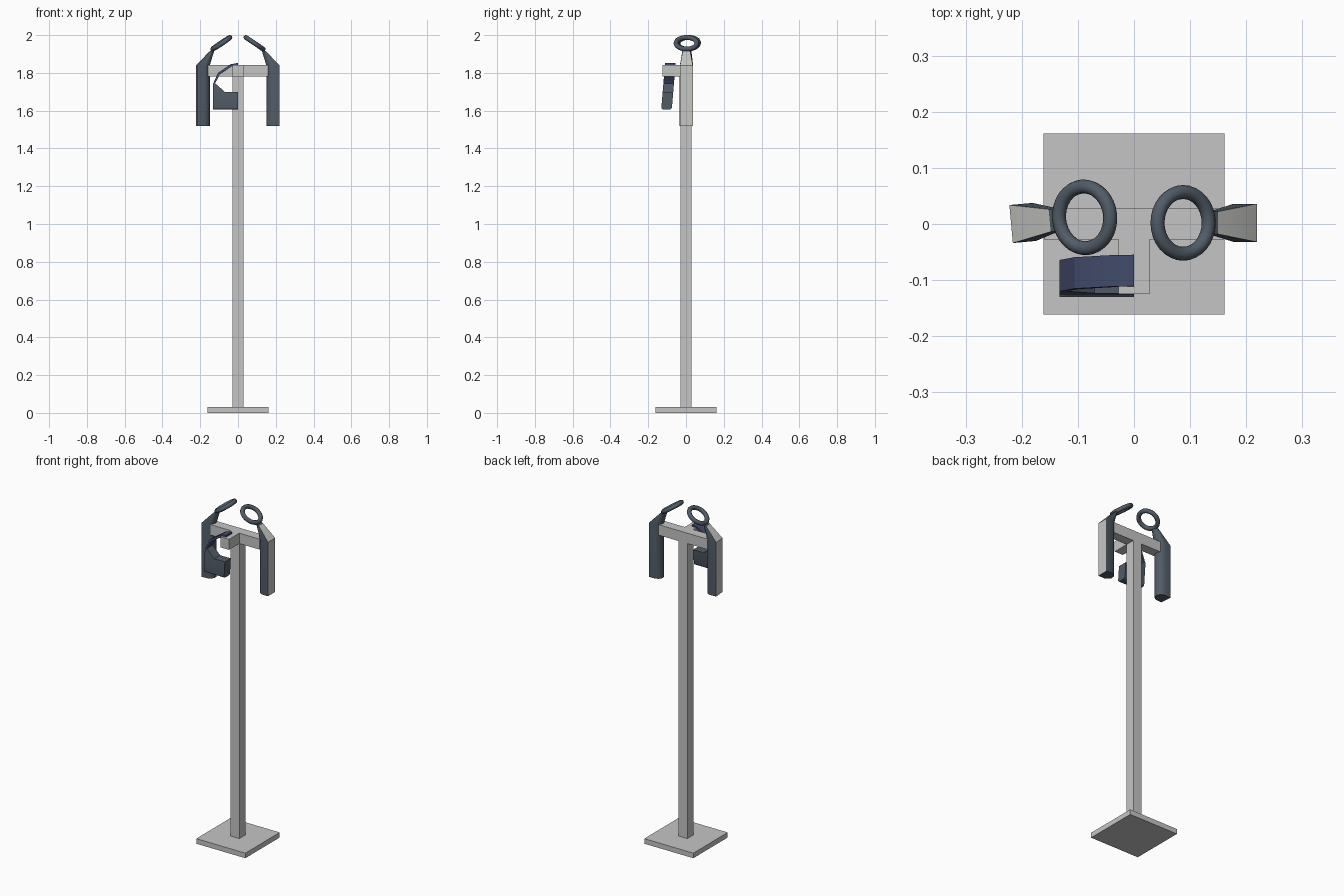
import bpy, bmesh, math
from mathutils import Matrix, Vector

if "Cube" in bpy.data.objects:
    bpy.data.objects.remove(bpy.data.objects["Cube"])


def material(name, rgb):
    m = bpy.data.materials.new(name)
    m.diffuse_color = (*rgb, 1)
    m.use_nodes = True
    m.node_tree.nodes["Principled BSDF"].inputs["Base Color"].default_value = m.diffuse_color
    return m


STAND = material("stand grey", (0.55, 0.56, 0.55))
PALE = material("pale panel", (0.57, 0.57, 0.55))
SLATE = material("slate", (0.082, 0.107, 0.135))
NAVY = material("navy", (0.055, 0.07, 0.145))


def finish(name, bm, *mats):
    bmesh.ops.recalc_face_normals(bm, faces=bm.faces)
    me = bpy.data.meshes.new(name)
    bm.to_mesh(me)
    bm.free()
    for m in mats:
        me.materials.append(m)
    ob = bpy.data.objects.new(name, me)
    bpy.context.collection.objects.link(ob)
    return ob


def box(name, lo, hi):
    bm = bmesh.new()
    bmesh.ops.create_cube(bm, size=1)
    lo, hi = Vector(lo), Vector(hi)
    for v in bm.verts:
        v.co = (lo + hi) / 2 + v.co * (hi - lo)
    return finish(name, bm, STAND)


def smooth(ob, angle=35):
    bpy.ops.object.select_all(action='DESELECT')
    ob.select_set(True)
    bpy.context.view_layer.objects.active = ob
    bpy.ops.object.shade_smooth_by_angle(angle=math.radians(angle))


# Display stand
box("base_plate", (-0.161, -0.161, 0), (0.161, 0.161, 0.03))
box("pole", (-0.028, -0.028, 0.03), (0.028, 0.028, 1.78))
box("crossbar", (-0.16, -0.028, 1.78), (0.16, 0.028, 1.842))
box("front_bracket", (-0.028, -0.125, 1.78), (0.028, -0.028, 1.842))


def place(bm, side):
    # mirror the left one, then turn it slightly about its outer face
    if side < 0:
        bm.transform(Matrix.Scale(-1, 4, (1, 0, 0)))
        p = Vector((-0.2185, 0, 0))
        bm.transform(Matrix.Translation(p) @ Matrix.Rotation(math.radians(5.2), 4, 'Z')
                     @ Matrix.Translation(-p))
    else:
        bm.transform(Matrix.Translation((0, 0.002, 0)))


# Side piece: D-shaped section lofted up to a narrow neck
SECTION = [(1, -1), (1, 1), (0.4, 1), (0.13, 0.7), (0, 0.28),
           (0, -0.28), (0.13, -0.7), (0.4, -1)]
LEVELS = [  # inner x, outer x, half depth, z at inner, z at outer
    (0.15, 0.219, 0.034, 1.52, 1.52),
    (0.15, 0.219, 0.034, 1.84, 1.84),
    (0.122, 0.15, 0.02, 1.93, 1.913)]


def side_piece(name, side):
    bm = bmesh.new()
    rings = [[bm.verts.new((xi + (xo - xi) * u, d * w, zi + (zo - zi) * u))
              for u, w in SECTION] for xi, xo, d, zi, zo in LEVELS]
    n = len(SECTION)
    for a, b in zip(rings, rings[1:]):
        for i in range(n):
            j = (i + 1) % n
            f = bm.faces.new((a[i], a[j], b[j], b[i]))
            f.material_index = 1 if i == 0 else 0  # pale outer panel
    bm.faces.new(rings[0][::-1])
    bm.faces.new(rings[-1])
    place(bm, side)
    smooth(finish(name, bm, SLATE, PALE))


def loop_ring(name, side, big=0.055, small=0.0125, n=32, m=12):
    bm = bmesh.new()
    grid = []
    for i in range(n):
        a = 2 * math.pi * i / n
        grid.append([])
        for k in range(m):
            b = 2 * math.pi * k / m
            r = big + small * math.cos(b)
            grid[-1].append(bm.verts.new((r * math.cos(a), r * math.sin(a), small * math.sin(b))))
    for i in range(n):
        for k in range(m):
            p, q = grid[i], grid[(i + 1) % n]
            bm.faces.new((p[k], q[k], q[(k + 1) % m], p[(k + 1) % m]))
    bm.transform(Matrix.Translation((0.0875, 0, 1.957)) @ Matrix.Rotation(math.radians(34), 4, 'Y'))
    place(bm, side)
    smooth(finish(name, bm, SLATE), 80)


for label, s in (("left", -1), ("right", 1)):
    side_piece(label + "_side_piece", s)
    loop_ring(label + "_ring", s)


# Front piece: x-z profile given depth, leaning forward towards the bottom
def leaning(name, profile, mat, bevel=0):
    bm = bmesh.new()
    sides = []
    for d in (-0.028, 0.028):
        vs = [bm.verts.new((x, d - 0.083 - (1.85 - z) * 0.083, z)) for x, z in profile]
        sides.append(vs)
        bm.faces.new(vs)
    n = len(profile)
    for i in range(n):
        j = (i + 1) % n
        bm.faces.new((sides[0][i], sides[0][j], sides[1][j], sides[1][i]))
    if bevel:
        low = [e for e in bm.edges if all(v.co.z < 1.62 for v in e.verts)
               and abs(e.verts[0].co.x - e.verts[1].co.x) > 0.05]
        bmesh.ops.bevel(bm, geom=low, offset=bevel, segments=3, profile=0.5, affect='EDGES')
    smooth(finish(name, bm, mat), 30)


leaning("front_block", [(0, 1.606), (-0.133, 1.606), (-0.133, 1.74), (-0.121, 1.745),
                        (-0.07, 1.70), (0, 1.70)], SLATE, 0.012)
leaning("front_band", [(-0.133, 1.74), (-0.106, 1.80), (-0.038, 1.846), (0, 1.853),
                       (0, 1.841), (-0.034, 1.834), (-0.096, 1.792), (-0.121, 1.745)], NAVY)
